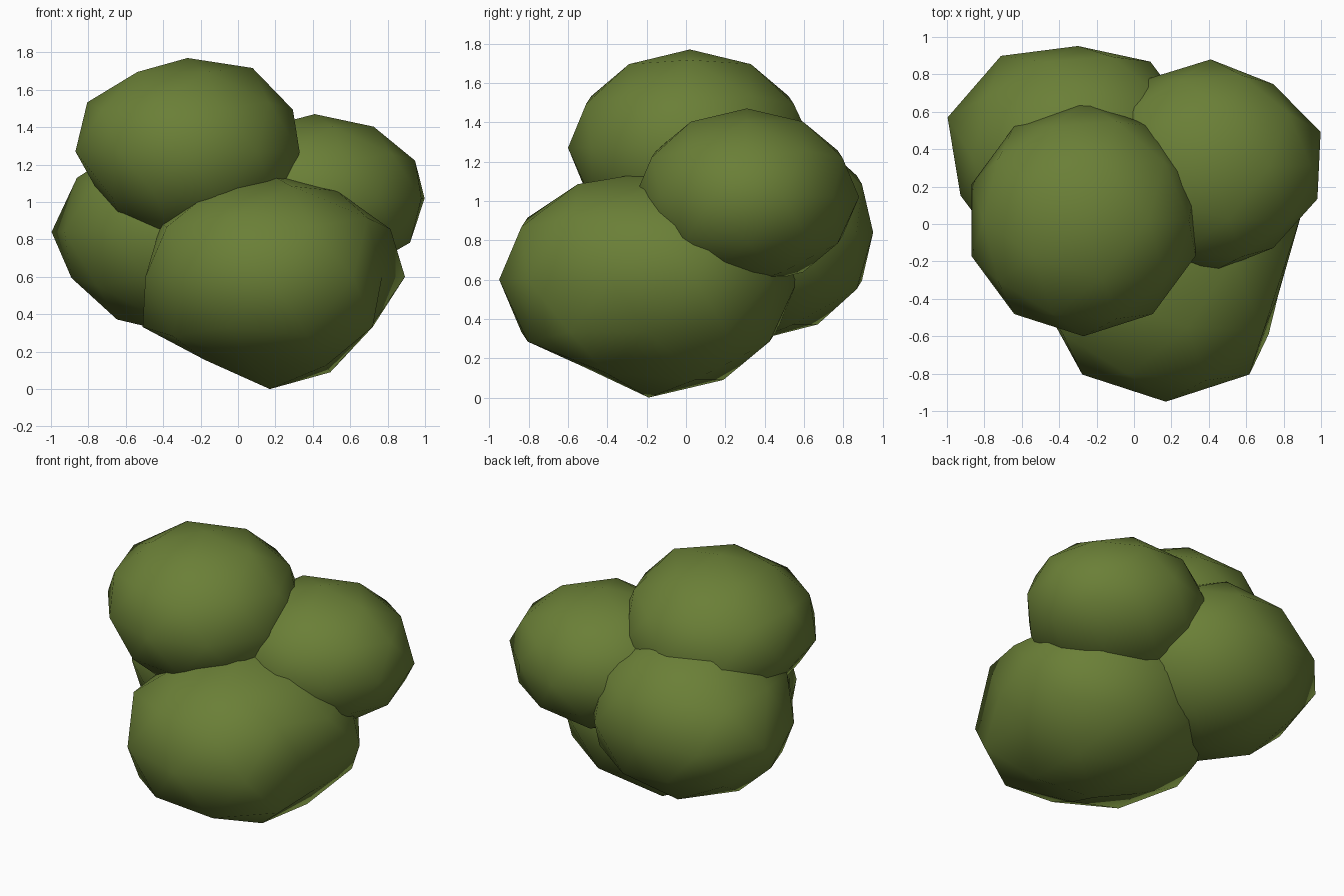
import bpy
import bmesh
from mathutils import Vector

cube = bpy.data.objects.get("Cube")
if cube:
    bpy.data.objects.remove(cube, do_unlink=True)

# Leaf colour
leaf = bpy.data.materials.new("leaf_green")
leaf.use_nodes = True
colour = (0.145, 0.213, 0.038, 1)
leaf.diffuse_color = colour
bsdf = leaf.node_tree.nodes["Principled BSDF"]
bsdf.inputs["Base Color"].default_value = colour
bsdf.inputs["Roughness"].default_value = 0.9

# Directions as the model sees them
LEFT, BACK, UP = Vector((1, 0, 0)), Vector((0, 1, 0)), Vector((0, 0, 1))
RIGHT, FRONT, DOWN = -LEFT, -BACK, -UP


def clump(name, centre, radii, bumps):
    """Flattened low-poly ball; a bump scales the vertex lying in its direction."""
    bm = bmesh.new()
    bmesh.ops.create_icosphere(bm, subdivisions=2, radius=1)
    chosen = [(max(bm.verts, key=lambda v: v.co.dot(direction)), factor)
              for direction, factor in bumps]
    for vert, factor in chosen:
        vert.co *= factor
    bmesh.ops.scale(bm, vec=radii, verts=bm.verts)
    for face in bm.faces:
        face.smooth = True
    mesh = bpy.data.meshes.new(name)
    bm.to_mesh(mesh)
    bm.free()
    mesh.materials.append(leaf)
    obj = bpy.data.objects.new(name, mesh)
    obj.location = centre
    bpy.context.collection.objects.link(obj)
    return obj


# Large low clump: dented underside, left corners and crown
clump("front_foliage", (0.17, -0.19, 0.6), (0.76, 0.76, 0.6), [
    (RIGHT + DOWN * 2, 0.87),
    (FRONT + DOWN * 2, 0.87),
    (LEFT + FRONT + DOWN * 2, 0.93),
    (LEFT * 2 + DOWN, 0.84),
    (LEFT * 3 + FRONT, 0.83),
    (RIGHT * 3 + FRONT, 0.92),
    (RIGHT * 3 + BACK, 0.92),
    (LEFT * 2 + UP, 0.95),
    (RIGHT * 2 + UP, 0.9),
    (LEFT + UP * 2, 0.9),
    (FRONT + UP * 2, 0.95),
    (RIGHT + FRONT + UP * 2, 0.92),
    (UP, 0.91),
])

# Crown clump: tucked in at its lower right
clump("top_foliage", (-0.27, 0.02, 1.27), (0.63, 0.62, 0.5), [
    (LEFT + UP * 2, 1.05),
    (BACK, 1.02),
    (RIGHT * 2 + DOWN, 0.87),
    (RIGHT * 3 + FRONT * 2 + DOWN * 2, 0.93),
])

# Side clump
clump("left_foliage", (0.41, 0.31, 1.02), (0.6, 0.57, 0.45), [
    (LEFT * 3 + BACK, 1.03),
    (LEFT * 2 + BACK * 3, 0.95),
    (LEFT * 2 + FRONT * 3, 0.95),
])

# Rear clump: drawn out to the right and back
clump("right_back_foliage", (-0.3, 0.35, 0.84), (0.66, 0.64, 0.55), [
    (RIGHT * 3 + BACK, 1.11),
    (RIGHT * 2 + BACK * 3, 1.06),
    (BACK, 0.94),
])
